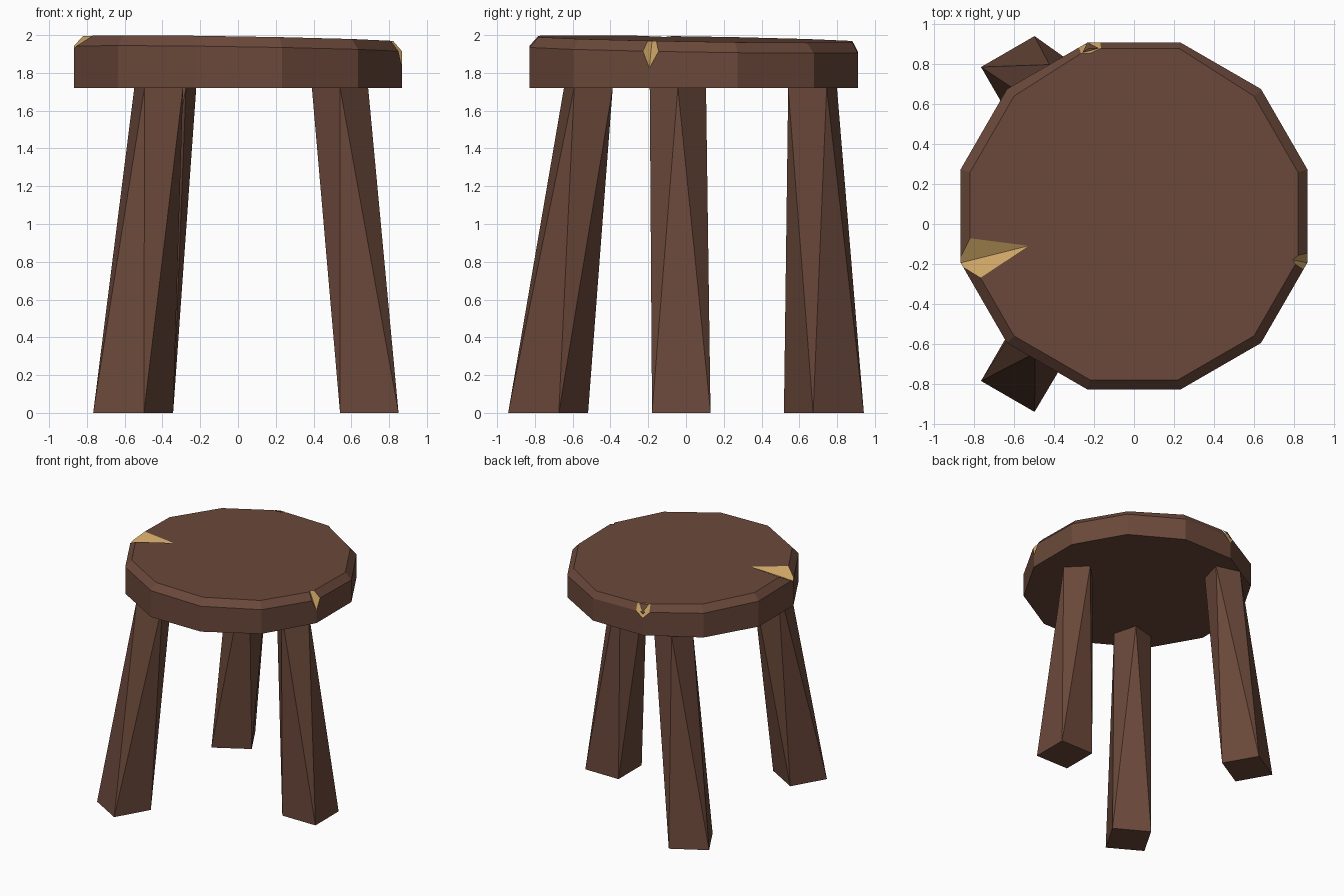
import bpy, bmesh, math
from mathutils import Vector

if "Cube" in bpy.data.objects:
    bpy.data.objects.remove(bpy.data.objects["Cube"])


def material(name, rgb):
    m = bpy.data.materials.new(name)
    m.diffuse_color = (*rgb, 1)
    m.use_nodes = True
    m.node_tree.nodes["Principled BSDF"].inputs["Base Color"].default_value = m.diffuse_color
    return m


WOOD = material("dark brown wood", (0.147, 0.066, 0.043))
CHIP = material("pale chipped wood", (0.60, 0.37, 0.13))


def make_object(name, bm, index=0):
    bmesh.ops.recalc_face_normals(bm, faces=bm.faces[:])
    for f in bm.faces:
        f.material_index = index
    me = bpy.data.meshes.new(name)
    bm.to_mesh(me)
    bm.free()
    me.materials.append(WOOD)
    me.materials.append(CHIP)
    ob = bpy.data.objects.new(name, me)
    bpy.context.collection.objects.link(ob)
    return ob


def hull(name, points, index=0):
    bm = bmesh.new()
    for p in points:
        bm.verts.new(p)
    bmesh.ops.convex_hull(bm, input=bm.verts[:])
    return make_object(name, bm, index)


# Seat: twelve-sided slab with a slightly tilted, bevelled top
def ring(bm, inset, z, tilt):
    verts = []
    for k in range(12):
        a = math.radians(15 + 30 * k)
        # the bevel is narrower along the back edge
        r = 0.9 - inset * (0.6 if k in (2, 3) else 1)
        x, y = r * math.cos(a), r * math.sin(a) + 0.04
        verts.append(bm.verts.new((x, y, z - tilt * (x + y))))
    return verts


bm = bmesh.new()
rings = [ring(bm, 0, 1.72, 0), ring(bm, 0, 1.925, 0.016), ring(bm, 0.05, 1.98, 0.0165)]
bm.faces.new(rings[0])
bm.faces.new(rings[2])
for lo, hi in zip(rings, rings[1:]):
    for k in range(12):
        j = (k + 1) % 12
        bm.faces.new((lo[k], lo[j], hi[j], hi[k]))
seat = make_object("seat", bm)

# Chips: V-shaped notches, given by valley ends and one point on each side
CHIPS = {
    "left": ((-0.53, -0.11, 1.99), (-0.85, -0.19, 1.93), (-0.83, -0.07, 1.995), (-0.77, -0.27, 1.997)),
    "right": ((0.795, -0.18, 1.97), (0.872, -0.195, 1.82), (0.86, -0.25, 1.92), (0.86, -0.15, 1.92)),
    "back": ((-0.22, 0.855, 1.97), (-0.23, 0.912, 1.86), (-0.275, 0.88, 1.92), (-0.17, 0.905, 1.92)),
    "corner": ((-0.595, 0.66, 1.98), (-0.637, 0.684, 1.92), (-0.64, 0.66, 1.955), (-0.60, 0.695, 1.955)),
}
for name, pts in CHIPS.items():
    v1, v2, s1, s2 = map(Vector, pts)
    mid = (v1 + v2) / 2
    cutter = hull(name + "_chip_cutter", [
        v1 + (v1 - v2) * 0.5, v2 + (v2 - v1) * 0.5,
        mid + (s1 - mid) * 2.2, mid + (s2 - mid) * 2.2], 1)
    cutter.hide_render = True
    cutter.hide_viewport = True
    mod = seat.modifiers.new(name + "_chip", "BOOLEAN")
    mod.operation = "DIFFERENCE"
    mod.solver = "EXACT"
    mod.object = cutter


# Legs: square foot twisting by 45 degrees into a smaller top
def square(cx, cy, z, r, start):
    return [(cx + r * math.cos(math.radians(start + 90 * k)),
             cy + r * math.sin(math.radians(start + 90 * k)), z) for k in range(4)]


for name, foot, top, turn in (
        ("right_leg", (0.695, -0.025), (0.54, -0.043), 0),
        ("back_left_leg", (-0.555, 0.73), (-0.35, 0.67), 120),
        ("front_left_leg", (-0.555, -0.73), (-0.42, -0.517), 240)):
    hull(name, square(*foot, 0, 0.219, 45 + turn) + square(*top, 1.722, 0.149, turn))
